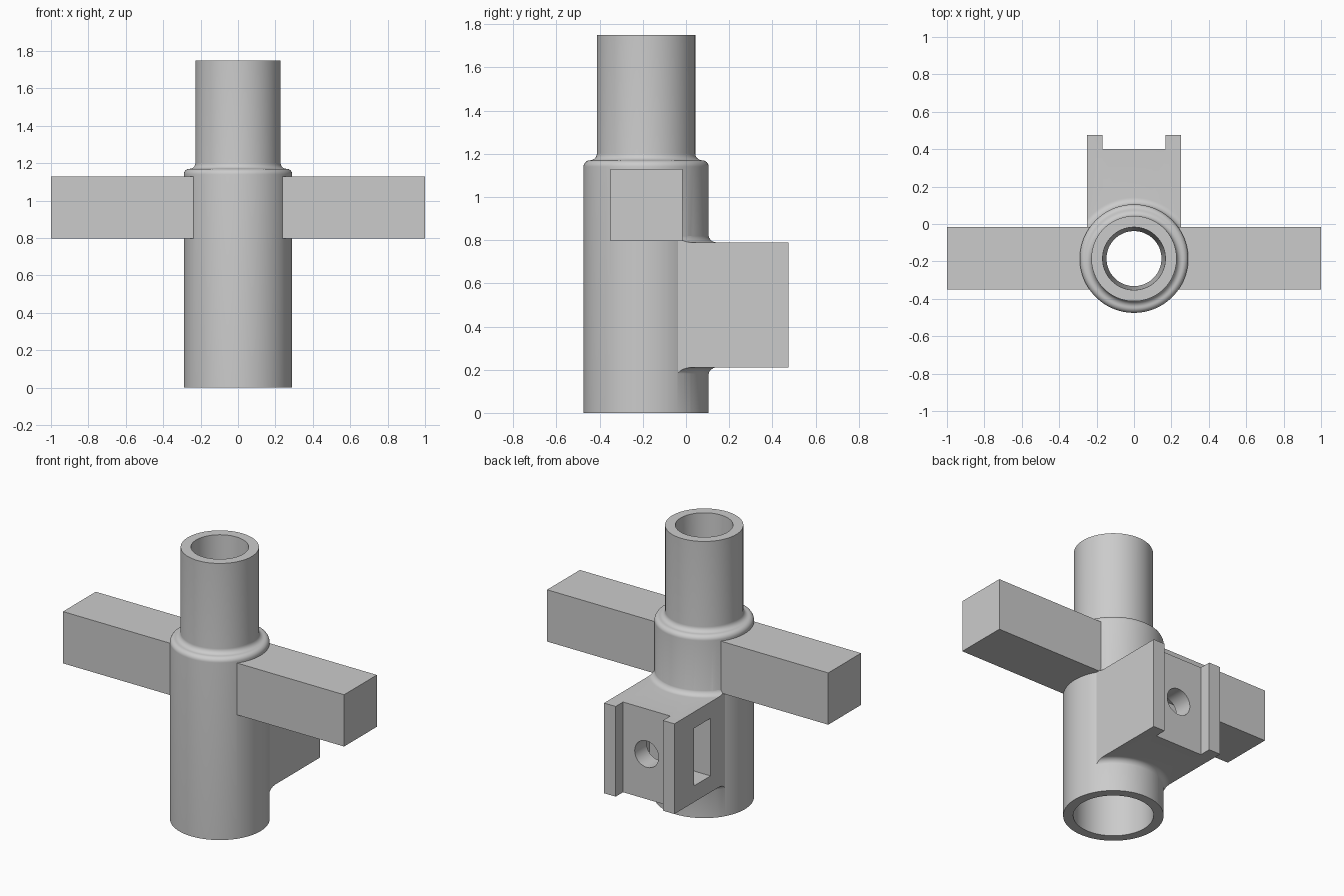
import bpy, bmesh, math
from mathutils import Matrix, Vector

if "Cube" in bpy.data.objects:
    bpy.data.objects.remove(bpy.data.objects["Cube"])

CY = -0.185          # y of the tube axis
SEG = 96

grey = bpy.data.materials.new("light_grey")
grey.diffuse_color = (0.6, 0.6, 0.6, 1)
grey.use_nodes = True
grey.node_tree.nodes["Principled BSDF"].inputs["Base Color"].default_value = grey.diffuse_color


def finish(bm, name):
    bmesh.ops.recalc_face_normals(bm, faces=bm.faces)
    me = bpy.data.meshes.new(name)
    bm.to_mesh(me)
    bm.free()
    me.materials.append(grey)
    ob = bpy.data.objects.new(name, me)
    bpy.context.collection.objects.link(ob)
    return ob


def box(name, x0, x1, y0, y1, z0, z1):
    bm = bmesh.new()
    bmesh.ops.create_cube(bm, size=1)
    for v in bm.verts:
        v.co = Vector(((x0, x1)[v.co.x > 0], (y0, y1)[v.co.y > 0], (z0, z1)[v.co.z > 0]))
    return finish(bm, name)


def lathe(name, profile, closed=False):
    """Revolve (r, z) points about the tube axis; open profiles get flat end caps."""
    bm = bmesh.new()
    rings = []
    for r, z in profile:
        ring = []
        for i in range(SEG):
            a = 2 * math.pi * i / SEG
            ring.append(bm.verts.new((r * math.cos(a), CY + r * math.sin(a), z)))
        rings.append(ring)
    pairs = list(zip(rings, rings[1:]))
    if closed:
        pairs.append((rings[-1], rings[0]))
    else:
        bm.faces.new(rings[0])
        bm.faces.new(rings[-1])
    for a, b in pairs:
        for i in range(SEG):
            j = (i + 1) % SEG
            bm.faces.new((a[i], a[j], b[j], b[i]))
    return finish(bm, name)


def arc(r, z, rad, a0, a1, n=8):
    return [(r + rad * math.cos(math.radians(a0 + (a1 - a0) * i / n)),
             z + rad * math.sin(math.radians(a0 + (a1 - a0) * i / n))) for i in range(n + 1)]


def combine(target, tool, op):
    mod = target.modifiers.new(op.lower(), 'BOOLEAN')
    mod.operation = op
    mod.solver = 'EXACT'
    mod.object = tool
    bpy.context.view_layer.objects.active = target
    bpy.ops.object.modifier_apply(modifier=mod.name)
    bpy.data.objects.remove(tool, do_unlink=True)


# Stepped tube with a rounded shoulder
joint = lathe("tube_joint", [(0.29, 0)] + arc(0.26, 1.14, 0.03, 0, 90)
              + arc(0.26, 1.202, 0.032, 270, 180) + [(0.228, 1.75)])

# Mounting block with a channel between two rear flanges
block = box("mounting_block", -0.25, 0.25, -0.15, 0.475, 0.17, 0.83)
combine(block, box("channel", -0.168, 0.168, 0.40, 0.6, 0, 1), 'DIFFERENCE')

# Trim the block top and bottom, leaving a fillet against the tube
F = 0.037
trim_top = [(1, 0.79)] + arc(0.289 + F, 0.79 + F, F, 270, 180) + [(0.289, 1), (1, 1)]
trim_bottom = [(r, 1.0 - z) for r, z in trim_top]
for prof in (trim_top, trim_bottom):
    combine(block, lathe("trim", prof, closed=True), 'DIFFERENCE')
combine(joint, block, 'UNION')

# Square side arms
for s in (-1, 1):
    x0, x1 = sorted((s * 0.235, s * 1.0))
    combine(joint, box("side_arm", x0, x1, -0.35, -0.017, 0.797, 1.13), 'UNION')

# Bore: wide below, gently tapered above
bore = lathe("bore", [(0.232, -0.1), (0.232, 1.07), (0.147, 1.15), (0.168, 1.75), (0.1685, 1.8)])
combine(joint, bore, 'DIFFERENCE')

# Nut pocket open on the left side
combine(joint, box("nut_pocket", -0.4, 0.185, 0.108, 0.278, 0.315, 0.685), 'DIFFERENCE')

# Screw hole from the channel into the bore
bm = bmesh.new()
bmesh.ops.create_cone(bm, cap_ends=True, segments=48, radius1=0.085, radius2=0.085, depth=0.7,
                      matrix=Matrix.Translation((0, 0.25, 0.5)) @ Matrix.Rotation(math.pi / 2, 4, 'X'))
combine(joint, finish(bm, "screw_hole"), 'DIFFERENCE')

# Smooth round walls, crisp edges
bpy.ops.object.select_all(action='DESELECT')
joint.select_set(True)
bpy.context.view_layer.objects.active = joint
bpy.ops.object.shade_smooth_by_angle(angle=math.radians(30))
